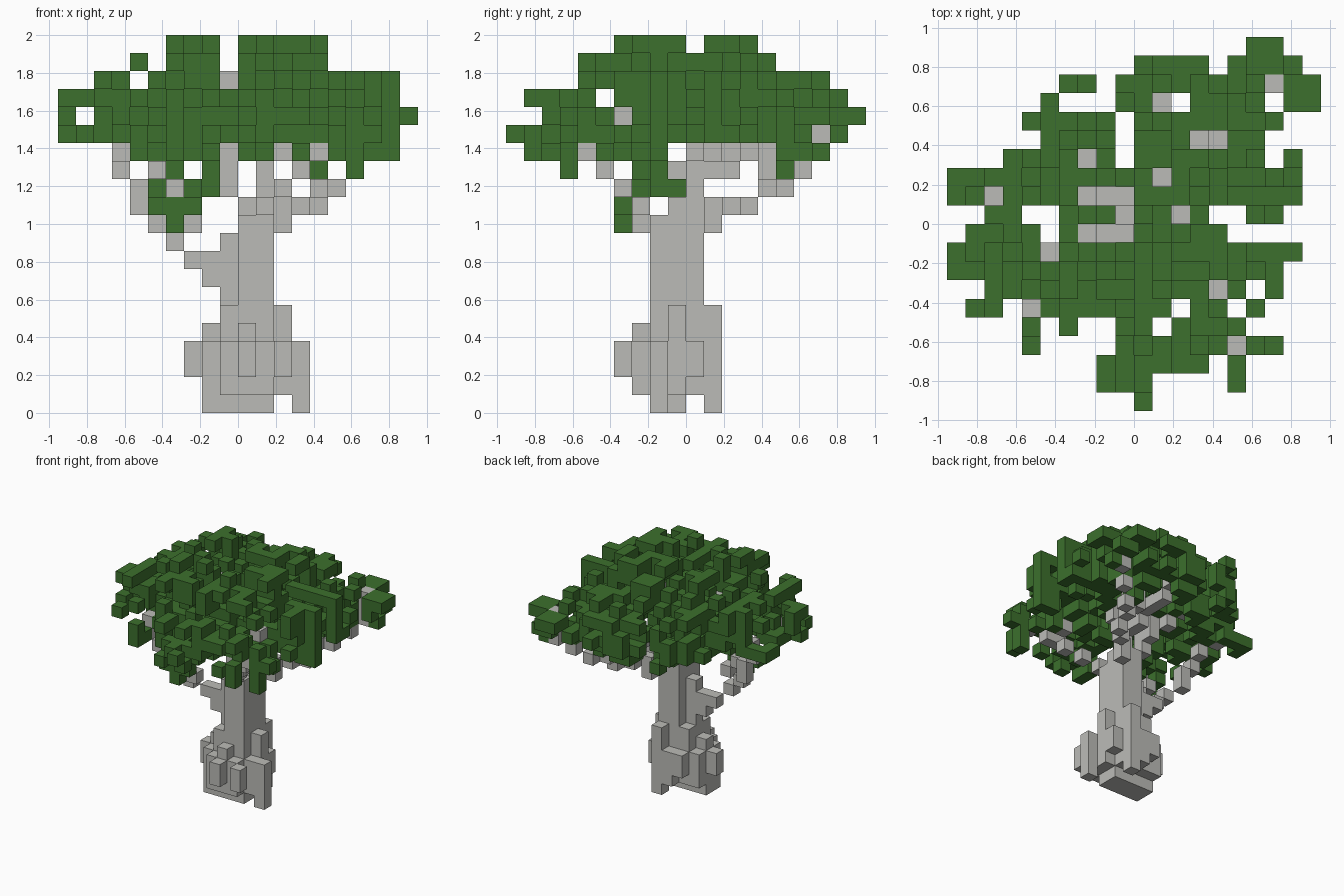
import bpy
import bmesh
import random
from mathutils import Vector

random.seed(7)
N = 20                 # blocks across the canopy
V = 2 / 21             # block size

if "Cube" in bpy.data.objects:
    bpy.data.objects.remove(bpy.data.objects["Cube"])


def material(name, rgb):
    m = bpy.data.materials.new(name)
    m.use_nodes = True
    m.diffuse_color = (*rgb, 1)
    m.node_tree.nodes["Principled BSDF"].inputs["Base Color"].default_value = (*rgb, 1)
    return m


def box(cells, i0, i1, j0, j1, k0, k1):
    # Solid run of blocks, bounds inclusive
    for i in range(i0, i1 + 1):
        for j in range(j0, j1 + 1):
            cells.update((i, j, k) for k in range(k0, k1 + 1))


def path(cells, *points):
    # Stepped chain of blocks through waypoints
    for a, b in zip(points, points[1:]):
        a, b = Vector(a), Vector(b)
        steps = int(max(abs(c) for c in b - a))
        for s in range(steps + 1):
            cells.add(tuple(round(c) for c in a.lerp(b, s / steps)))


def within(c, spans):
    return any(a <= c <= b for a, b in spans)


def build(name, cells, mat, hidden):
    # Skin a set of blocks with their exposed square faces only
    bm = bmesh.new()
    corners = {}

    def vert(p):
        key = tuple(round(c) for c in p)
        if key not in corners:
            x, y, z = key
            corners[key] = bm.verts.new(((x - N / 2) * V, (y - N / 2) * V, z * V))
        return corners[key]

    for cell in sorted(cells):
        mid = Vector(cell) + Vector((.5, .5, .5))
        for axis in range(3):
            for sign in (-1, 1):
                n = Vector((0, 0, 0))
                n[axis] = sign
                side = tuple(round(c) for c in Vector(cell) + n)
                if side in cells or side in hidden:
                    continue
                u = Vector((n.y, n.z, n.x))
                w = n.cross(u)
                bm.faces.new([vert(mid + (n + u * a + w * b) / 2)
                              for a, b in ((-1, -1), (1, -1), (1, 1), (-1, 1))])
    mesh = bpy.data.meshes.new(name)
    bm.to_mesh(mesh)
    bm.free()
    mesh.materials.append(mat)
    bpy.context.collection.objects.link(bpy.data.objects.new(name, mesh))


# Trunk: core, narrowing upward
trunk = set()
box(trunk, 9, 11, 8, 9, 0, 0)
box(trunk, 9, 11, 8, 10, 1, 5)
box(trunk, 9, 11, 9, 9, 6, 9)
box(trunk, 10, 11, 8, 10, 6, 10)
box(trunk, 10, 11, 9, 10, 11, 11)

# Root buttresses: column, row, bottom, top
for i, j, low, high in (
        (10, 7, 1, 4), (9, 7, 1, 3), (10, 6, 2, 3), (11, 7, 1, 3), (12, 6, 2, 3),
        (12, 9, 1, 5), (12, 8, 1, 3), (13, 8, 0, 3), (12, 10, 2, 3),
        (8, 9, 0, 4), (8, 8, 0, 3), (7, 9, 2, 3), (8, 10, 1, 3),
        (11, 11, 0, 5), (10, 11, 1, 3), (9, 11, 2, 3)):
    box(trunk, i, i, j, j, low, high)

# Branches: right side, back left, front left, back right, then centre
branches = set()
path(branches, (9, 9, 7), (8, 9, 7), (8, 9, 8), (7, 9, 8), (5, 8, 10), (4, 9, 11),
     (4, 9, 12), (3, 9, 13), (3, 10, 14), (2, 11, 15))
path(branches, (5, 8, 10), (6, 6, 12), (5, 5, 13), (4, 5, 14), (4, 5, 15))
path(branches, (6, 8, 9), (7, 7, 10))
path(branches, (11, 10, 10), (12, 11, 10), (12, 11, 11), (13, 12, 11), (14, 13, 11),
     (14, 14, 12), (15, 15, 12), (16, 16, 13), (17, 17, 14), (17, 17, 16))
path(branches, (14, 14, 12), (13, 14, 13), (13, 14, 16))
path(branches, (11, 8, 10), (11, 7, 11), (12, 6, 12), (13, 5, 13), (13, 4, 14),
     (14, 4, 14), (15, 3, 15))
path(branches, (13, 5, 13), (14, 6, 14), (14, 6, 16))
path(branches, (10, 10, 11), (9, 10, 12), (9, 11, 13), (9, 11, 14), (8, 12, 14), (7, 13, 15))
path(branches, (11, 10, 11), (11, 10, 13), (11, 12, 13), (11, 14, 14), (11, 16, 15))
path(branches, (11, 10, 13), (12, 10, 14), (12, 10, 17))
path(branches, (9, 10, 13), (9, 9, 15), (9, 9, 18), (7, 9, 17))
path(branches, (9, 10, 14), (9, 11, 16), (7, 11, 17))
wood = trunk | branches

# Canopy outline: first and last column of each row, front to back
ROWS = ((10, 10), (8, 15), (8, 15), (4, 17), (4, 15), (1, 16), (2, 17), (0, 17),
        (0, 18), (1, 14), (2, 17), (0, 18), (0, 18), (3, 18), (5, 16), (4, 17),
        (5, 19), (6, 19), (10, 19), (16, 17))

# Openings through the canopy: row to its column spans
GAPS = {1: ((11, 14),), 2: ((14, 14),), 3: ((5, 8),), 4: ((5, 5), (7, 8), (11, 11)),
        5: ((3, 3), (12, 12), (15, 15)), 6: ((16, 16),), 8: ((5, 5),), 9: ((5, 5),),
        10: ((4, 5), (14, 15)), 12: ((11, 11),), 13: ((9, 9), (17, 17)),
        14: ((9, 9), (14, 14)), 15: ((9, 9),), 16: ((6, 8), (12, 12), (17, 17)),
        17: ((8, 8),), 18: ((14, 14),)}

# Width and depth spans of each canopy layer
LAYERS = {
    20: (((6, 8), (10, 14)), ((6, 9), (11, 13))),
    19: (((4, 4), (6, 8), (10, 14)), ((4, 14),)),
    18: (((2, 3), (5, 8), (10, 18)), ((4, 18),)),
    17: (((0, 19),), ((1, 4), (6, 19))),
    16: (((0, 19),), ((2, 19),)),
    15: (((0, 18),), ((0, 18),)),
    14: (((4, 8), (10, 11), (13, 18)), ((1, 8), (14, 18))),
}

# Leaves: scattered blocks under a dome, leaving branch tips bare
tips = {(i, j) for i, j, k in branches if k >= 15}
leaves = set()
for j, (first, last) in enumerate(ROWS):
    for i in range(first, last + 1):
        if (i, j) in tips or within(i, GAPS.get(j, ())):
            continue
        cap = 20.5 - max(0, Vector((i - 9.5, j - 9.5)).length - 5) * .6
        fits = [k for k, (xs, ys) in LAYERS.items()
                if k <= cap and within(i, xs) and within(j, ys)]
        picked = [k for k in fits if random.random() < (.3 if k == 14 else .47)]
        leaves.update((i, j, k) for k in picked or fits[-1:])

# Low hanging tufts
path(leaves, (6, 6, 10), (6, 6, 11), (5, 6, 11), (5, 7, 12))
path(leaves, (6, 6, 11), (7, 6, 11), (7, 7, 12), (8, 9, 12), (8, 8, 13), (8, 7, 14))
path(leaves, (6, 7, 13), (6, 7, 14))
path(leaves, (14, 15, 13), (14, 15, 14))
path(leaves, (16, 3, 13), (16, 3, 15))
leaves -= wood

bark = material("grey_bark", (.50, .50, .475))
foliage = material("green_leaf", (.045, .162, .026))
build("trunk", trunk, bark, branches)
build("branches", branches - trunk, bark, trunk)
build("leaves", leaves, foliage, wood)
